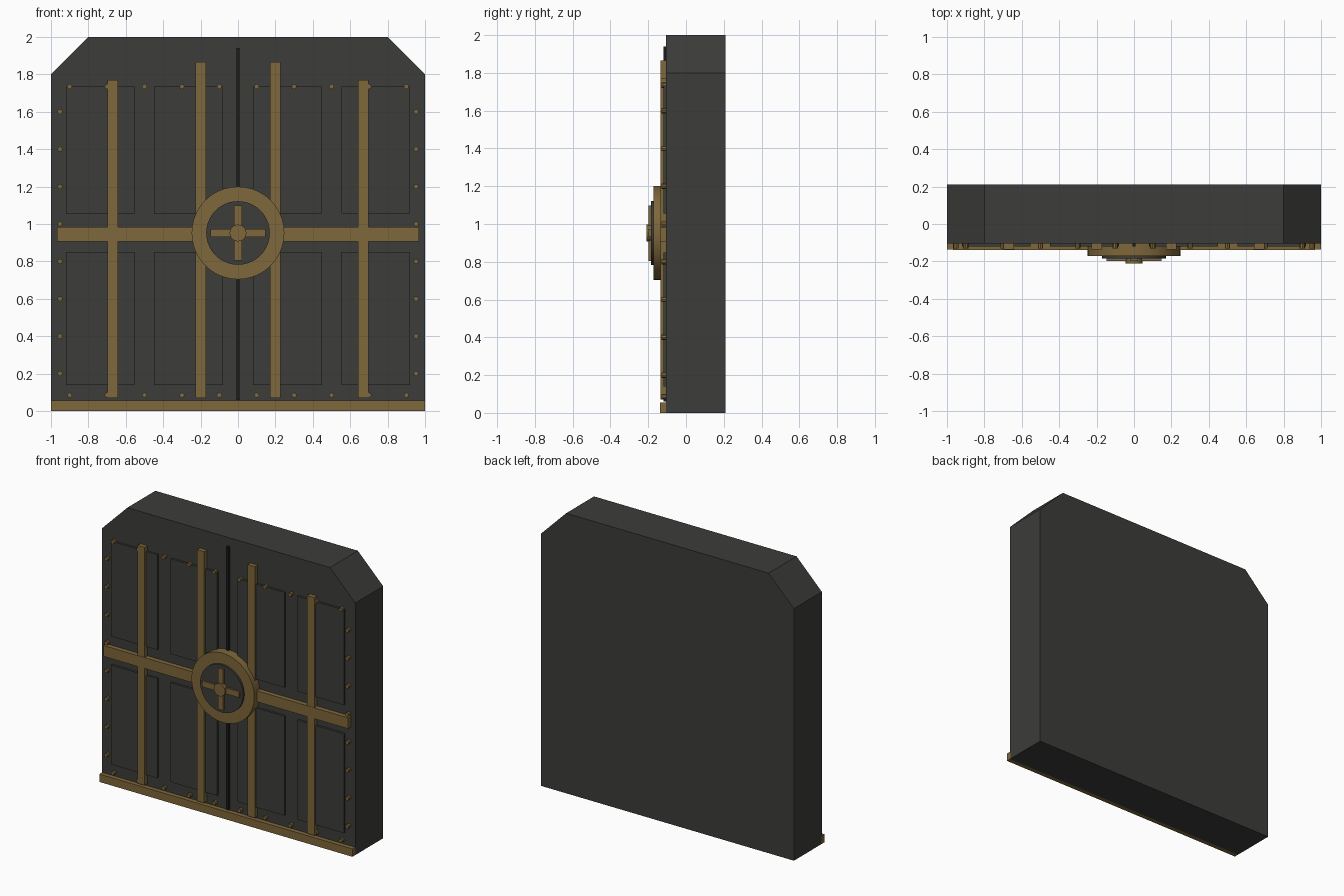
import bpy, bmesh, math
from mathutils import Matrix

if "Cube" in bpy.data.objects:
    bpy.data.objects.remove(bpy.data.objects["Cube"])

def mat(name, r, g, b):
    m = bpy.data.materials.new(name)
    m.diffuse_color = (r, g, b, 1)
    m.use_nodes = True
    m.node_tree.nodes["Principled BSDF"].inputs["Base Color"].default_value = m.diffuse_color
    return m

IRON = mat("dark_iron", 0.045, 0.045, 0.042)
BRASS = mat("aged_brass", 0.21, 0.135, 0.043)
BLACK = mat("seam_black", 0.012, 0.012, 0.012)
FACE = -0.105   # front plane of the slab
BACK = 0.21

def finish(name, bm, m, smooth=False):
    bmesh.ops.recalc_face_normals(bm, faces=bm.faces)
    me = bpy.data.meshes.new(name)
    bm.to_mesh(me)
    bm.free()
    me.materials.append(m)
    ob = bpy.data.objects.new(name, me)
    bpy.context.collection.objects.link(ob)
    if smooth:
        bpy.ops.object.select_all(action='DESELECT')
        ob.select_set(True)
        bpy.context.view_layer.objects.active = ob
        bpy.ops.object.shade_smooth_by_angle(angle=math.radians(30))
    return ob

def box(name, x0, x1, z0, z1, front, m, back=FACE + 0.005):
    bm = bmesh.new()
    t = Matrix.Translation(((x0 + x1) / 2, (front + back) / 2, (z0 + z1) / 2))
    s = Matrix.Diagonal((x1 - x0, back - front, z1 - z0, 1))
    bmesh.ops.create_cube(bm, size=1, matrix=t @ s)
    return finish(name, bm, m)

def disc(name, x, z, r, front, m, sides=32, back=FACE + 0.005):
    bm = bmesh.new()
    t = Matrix.Translation((x, (front + back) / 2, z)) @ Matrix.Rotation(math.pi / 2, 4, 'X')
    bmesh.ops.create_cone(bm, cap_ends=True, segments=sides, radius1=r, radius2=r,
                          depth=back - front, matrix=t)
    return finish(name, bm, m, sides > 12)

# door slab with clipped upper corners
bm = bmesh.new()
outline = [(-1, 0), (1, 0), (1, 1.8), (0.8, 2), (-0.8, 2), (-1, 1.8)]
f = bm.faces.new([bm.verts.new((x, FACE, z)) for x, z in outline])
ext = bmesh.ops.extrude_face_region(bm, geom=[f])
bmesh.ops.translate(bm, vec=(0, BACK - FACE, 0),
                    verts=[v for v in ext["geom"] if isinstance(v, bmesh.types.BMVert)])
finish("door_slab", bm, IRON)

# centre seam and threshold
box("centre_seam", -0.009, 0.009, 0.06, 1.94, -0.12, BLACK)
box("threshold_bar", -1, 1, 0, 0.056, -0.137, BRASS)

# raised panels
for z0, z1 in ((0.14, 0.85), (1.055, 1.735)):
    for x0, x1 in ((-0.92, -0.553), (-0.45, -0.08), (0.08, 0.45), (0.553, 0.92)):
        box("raised_panel", x0, x1, z0, z1, -0.12, IRON)

# vertical and horizontal straps
for s in (-1, 1):
    for x, top in ((0.67, 1.77), (0.2, 1.865)):
        box("vertical_strap", s * x - 0.028, s * x + 0.028, 0.07, top, -0.136, BRASS)
box("horizontal_strap", -0.967, 0.967, 0.906, 0.984, -0.138, BRASS)

# rivets along sides, top and bottom
for s in (-1, 1):
    for i in range(1, 9):
        disc("side_rivet", s * 0.952, 0.2 * i, 0.014, -0.13, BRASS, 8)
    for i in range(5):
        for z in (0.085, 1.735):
            disc("row_rivet", s * (0.1 + 0.2 * i), z, 0.014, -0.13, BRASS, 8)

# central lock wheel
CZ = 0.952
disc("lock_ring", 0, CZ, 0.248, -0.171, BRASS, 40)
disc("lock_plate", 0, CZ, 0.17, -0.185, IRON, 40)
box("lock_spoke_horizontal", -0.147, 0.147, CZ - 0.021, CZ + 0.021, -0.198, BRASS, -0.18)
box("lock_spoke_vertical", -0.021, 0.021, CZ - 0.147, CZ + 0.147, -0.1975, BRASS, -0.18)
disc("lock_hub", 0, CZ, 0.045, -0.21, BRASS, 20, -0.18)
